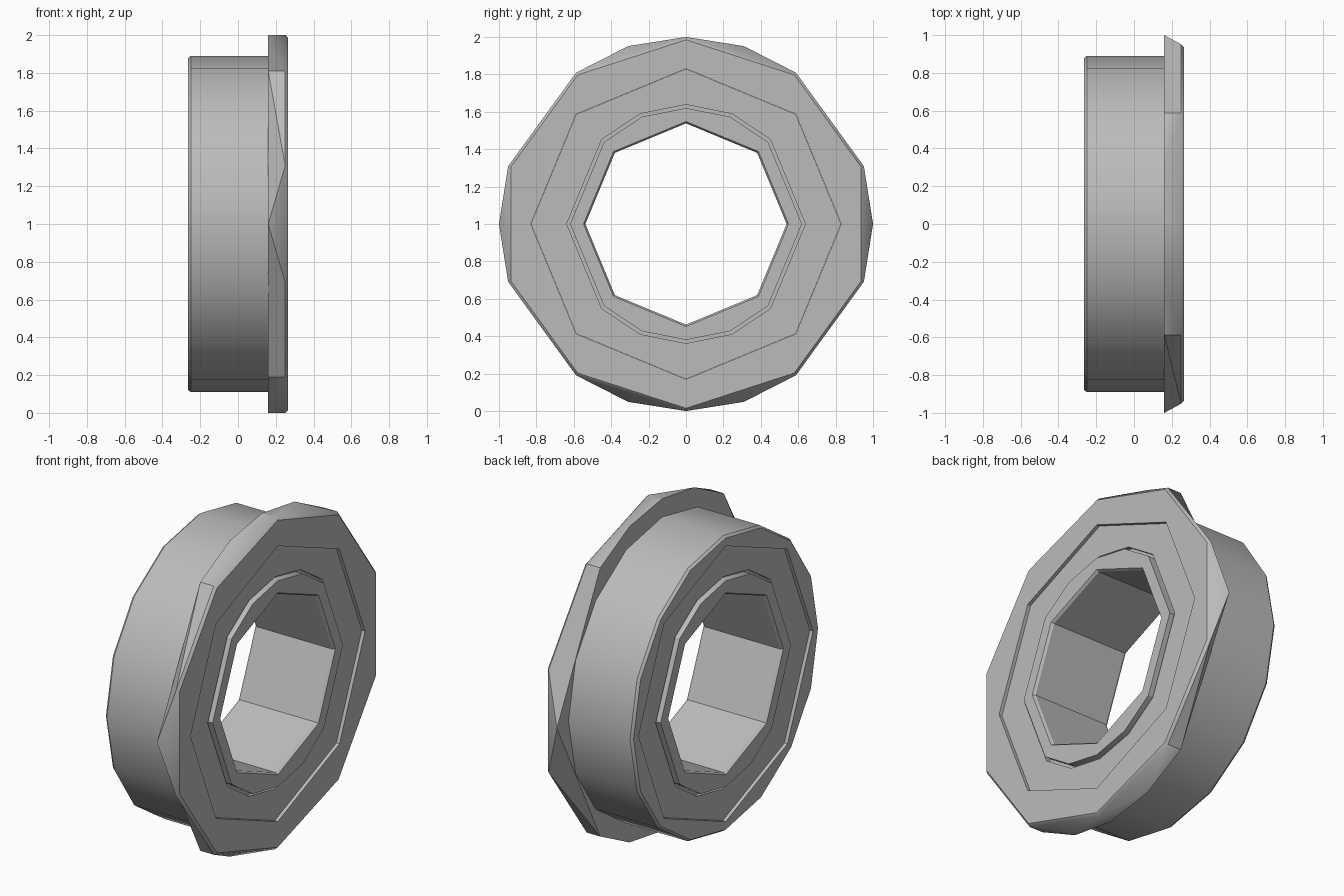
import bpy
import bmesh
from math import sin, cos, radians

cube = bpy.data.objects.get("Cube")
if cube:
    bpy.data.objects.remove(cube, do_unlink=True)

steel = bpy.data.materials.new("grey steel")
steel.use_nodes = True
grey = (0.5, 0.5, 0.5, 1)
steel.diffuse_color = grey
steel.node_tree.nodes["Principled BSDF"].inputs["Base Color"].default_value = grey


def regular(n, start=0):
    return [start + 360 * i / n for i in range(n)]


# Angles of the corners around the axle
OCT = regular(8)
DEC = regular(10, 18)
ROUND = regular(16)
RIM = [0, 54, 72, 90, 108, 126, 180, 234, 252, 270, 288, 306]
LIP = [0, 45, 67.5, 90, 112.5, 135, 180, 225, 247.5, 270, 292.5, 315]


def bridge(bm, a, b):
    """Skin two rings whose corners may sit at different angles."""
    (va, aa), (vb, ab) = a, b
    na, nb = len(va), len(vb)
    aa, ab = aa + [aa[0] + 360, 999], ab + [ab[0] + 360, 999]
    i = j = 0
    while i < na or j < nb:
        next_a, next_b = aa[i + 1], ab[j + 1]
        face = [va[i % na], vb[j % nb]]
        step_a = i < na and (next_a <= next_b or j >= nb)
        step_b = j < nb and (next_b <= next_a or i >= na)
        if step_b:
            j += 1
            face.append(vb[j % nb])
        if step_a:
            i += 1
            face.append(va[i % na])
        bm.faces.new(face)


def ring_part(name, profile):
    """Closed loft around x through (x, radius, corner angles)."""
    bm = bmesh.new()
    rings = []
    for x, r, angles in profile:
        verts = [bm.verts.new((x, r * cos(radians(t)), 1 + r * sin(radians(t))))
                 for t in angles]
        rings.append((verts, angles))
    for k, ring in enumerate(rings):
        bridge(bm, ring, rings[(k + 1) % len(rings)])
    bmesh.ops.recalc_face_normals(bm, faces=bm.faces)
    mesh = bpy.data.meshes.new(name)
    bm.to_mesh(mesh)
    bm.free()
    mesh.materials.append(steel)
    obj = bpy.data.objects.new(name, mesh)
    bpy.context.collection.objects.link(obj)
    bpy.ops.object.select_all(action='DESELECT')
    obj.select_set(True)
    bpy.context.view_layer.objects.active = obj
    bpy.ops.object.shade_smooth_by_angle(angle=radians(30))
    return obj


END = 0.265

# Outer ring with its flange
ring_part("outer_ring", [
    (-END, 0.83, OCT), (-END, 0.878, ROUND), (-0.25, 0.89, ROUND),
    (0.16, 0.89, ROUND), (0.16, 1.0, RIM), (0.25, 1.0, DEC),
    (END, 0.985, DEC), (END, 0.83, OCT)])

# Inner ring with the bore
ring_part("inner_ring", [
    (-END, 0.62, LIP), (-END, 0.548, OCT), (-0.25, 0.538, OCT),
    (0.25, 0.538, OCT), (END, 0.548, OCT), (END, 0.62, LIP)])

# Recessed shields on both ends
for side, label in ((1, "left"), (-1, "right")):
    ring_part("shield_" + label, [
        (side * 0.245, 0.829, OCT), (side * 0.245, 0.638, LIP),
        (side * 0.215, 0.638, LIP), (side * 0.215, 0.829, OCT)])

# Race filling between the rings
ring_part("race_core", [
    (-0.216, 0.828, OCT), (0.216, 0.828, OCT),
    (0.216, 0.61, LIP), (-0.216, 0.61, LIP)])
